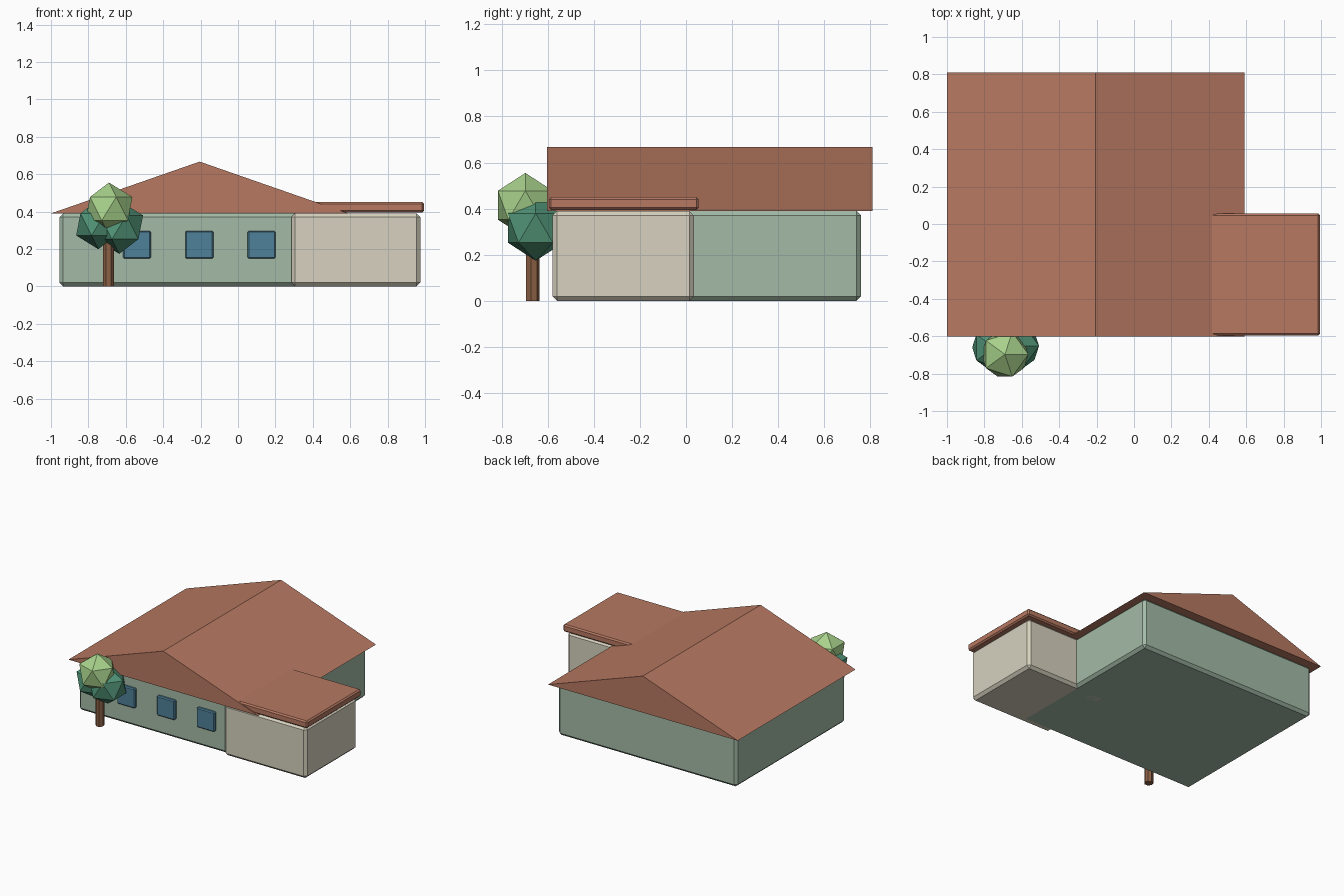
import bpy, bmesh
from mathutils import Matrix

if "Cube" in bpy.data.objects:
    bpy.data.objects.remove(bpy.data.objects["Cube"])


def material(name, rgb):
    m = bpy.data.materials.new(name)
    m.diffuse_color = (*rgb, 1)
    m.use_nodes = True
    m.node_tree.nodes["Principled BSDF"].inputs["Base Color"].default_value = m.diffuse_color
    return m


GREEN = material("wall_green", (0.37, 0.50, 0.39))
CREAM = material("wall_cream", (0.68, 0.64, 0.52))
ROOF = material("roof_terracotta", (0.47, 0.19, 0.12))
GLASS = material("window_blue", (0.08, 0.22, 0.32))
BARK = material("bark", (0.26, 0.12, 0.06))
LEAF_LIGHT = material("leaf_light", (0.39, 0.64, 0.26))
LEAF_DARK = material("leaf_dark", (0.08, 0.29, 0.18))


def finish(name, bm, mat):
    bmesh.ops.recalc_face_normals(bm, faces=bm.faces)
    mesh = bpy.data.meshes.new(name)
    bm.to_mesh(mesh)
    bm.free()
    mesh.materials.append(mat)
    ob = bpy.data.objects.new(name, mesh)
    bpy.context.collection.objects.link(ob)
    return ob


def box(name, lo, hi, mat, bevel):
    bm = bmesh.new()
    bmesh.ops.create_cube(bm, size=1)
    for v in bm.verts:
        v.co = [l if c < 0 else h for c, l, h in zip(v.co, lo, hi)]
    ob = finish(name, bm, mat)
    mod = ob.modifiers.new("chamfer", 'BEVEL')
    mod.width = bevel
    mod.segments = 1
    return ob


def leaf_ball(name, centre, radius, mat):
    bm = bmesh.new()
    bmesh.ops.create_icosphere(bm, subdivisions=1, radius=radius,
                               matrix=Matrix.Translation(centre))
    return finish(name, bm, mat)


# Walls of the house and the side wing
box("main_walls", (-0.955, -0.55, 0), (0.545, 0.76, 0.39), GREEN, 0.02)
box("wing_walls", (0.285, -0.58, 0), (0.975, 0.035, 0.39), CREAM, 0.02)

# Flat wing roof
box("wing_roof", (0.265, -0.595, 0.395), (0.995, 0.055, 0.45), ROOF, 0.01)

# Gable roof: triangular profile extruded front to back
bm = bmesh.new()
profile = [(-1.0, 0.39), (0.59, 0.39), (-0.205, 0.667)]
face = bm.faces.new([bm.verts.new((x, -0.602, z)) for x, z in profile])
ext = bmesh.ops.extrude_face_region(bm, geom=[face])
bmesh.ops.translate(bm, vec=(0, 1.412, 0),
                    verts=[g for g in ext["geom"] if isinstance(g, bmesh.types.BMVert)])
# The starting face remains as the front gable
if not any(all(v.co.y < 0 for v in f.verts) for f in bm.faces):
    bm.faces.new([v for v in bm.verts if v.co.y < 0])
finish("gable_roof", bm, ROOF)

# Front windows
for i in range(3):
    x = -0.54 + i * 0.333
    box(f"window_{i + 1}", (x - 0.075, -0.572, 0.148), (x + 0.075, -0.53, 0.297), GLASS, 0.007)

# Tree
bm = bmesh.new()
bmesh.ops.create_cone(bm, cap_ends=True, segments=7, radius1=0.031, radius2=0.031, depth=0.3,
                      matrix=Matrix.Translation((-0.692, -0.666, 0.15)))
finish("tree_trunk", bm, BARK)
leaf_ball("foliage_front", (-0.69, -0.697, 0.415), 0.14, LEAF_LIGHT)
leaf_ball("foliage_right", (-0.635, -0.652, 0.316), 0.142, LEAF_DARK)
leaf_ball("foliage_left", (-0.747, -0.66, 0.331), 0.132, LEAF_DARK)
